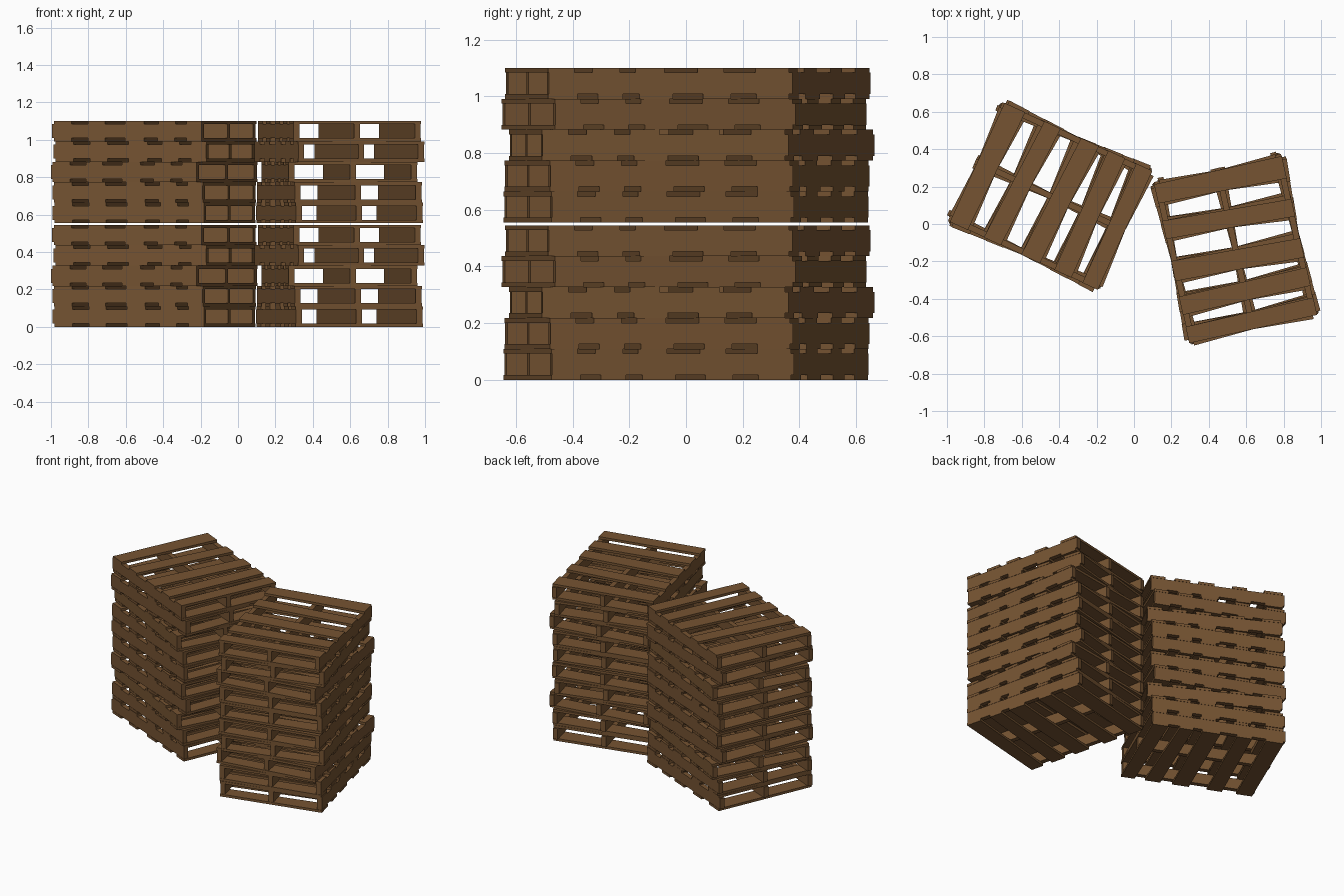
import bpy, bmesh
from math import radians
from mathutils import Matrix, Vector

if "Cube" in bpy.data.objects:
    bpy.data.objects.remove(bpy.data.objects["Cube"])

wood = bpy.data.materials.new("brown_wood")
wood.diffuse_color = (0.18, 0.088, 0.032, 1)
wood.use_nodes = True
wood.node_tree.nodes["Principled BSDF"].inputs["Base Color"].default_value = wood.diffuse_color

L, W, H, T = 0.87, 0.70, 0.109, 0.017   # pallet length, width, height, board thickness

# Each board: (start, end) along the pallet at its -v end, then at its +v end
TOP = [((0, .105), (0, .122)), ((.20, .30), (.235, .33)), ((.42, .53), (.45, .555)),
       ((.615, .715), (.61, .71)), ((.78, L), (.775, L))]
BOTTOM = [((0, .105), (0, .118)), ((.20, .30), (.21, .31)), ((.42, .53), (.42, .54)),
          ((.61, .71), (.60, .69)), ((.78, L), (.765, L))]


def prism(bm, quad, z0, z1):
    """Extrude a four-sided outline from z0 to z1."""
    low = [bm.verts.new((x, y, z0)) for x, y in quad]
    high = [bm.verts.new((x, y, z1)) for x, y in quad]
    bm.faces.new(low[::-1])
    bm.faces.new(high)
    for i in range(4):
        j = (i + 1) % 4
        bm.faces.new((low[i], low[j], high[j], high[i]))


def pallet_mesh():
    bm = bmesh.new()
    # deck boards, top and bottom
    for boards, z in ((TOP, H - T), (BOTTOM, 0)):
        for (a0, a1), (b0, b1) in boards:
            prism(bm, [(a0 - L / 2, -W / 2), (a1 - L / 2, -W / 2),
                       (b1 - L / 2, W / 2), (b0 - L / 2, W / 2)], z, z + T)
    # three stringers
    for v in (-W / 2 + .018, 0, W / 2 - .018):
        x0, x1, t = -L / 2 - .012, L / 2 - .003, .016
        prism(bm, [(x0, v - t), (x1, v - t), (x1, v + t), (x0, v + t)], T, H - T)
    me = bpy.data.meshes.new("pallet")
    bm.to_mesh(me)
    bm.free()
    me.materials.append(wood)
    return me


mesh = pallet_mesh()
TWIST = [1.5, 0.8, -3.0, 3.0, 0.0]      # small turns, bottom to top, repeated twice


def stack(name, x, y, angle):
    for i in range(10):
        ob = bpy.data.objects.new(f"{name}_pallet_{i + 1}", mesh)
        z = (i % 5) * H + (i // 5) * (1.1 - 5 * H)
        ob.matrix_world = (Matrix.Translation(Vector((x, y, z)))
                           @ Matrix.Rotation(radians(angle + TWIST[i % 5]), 4, 'Z'))
        bpy.context.collection.objects.link(ob)


stack("left", -0.443, 0.148, -24.7)
stack("right", 0.543, -0.137, -77.5)
